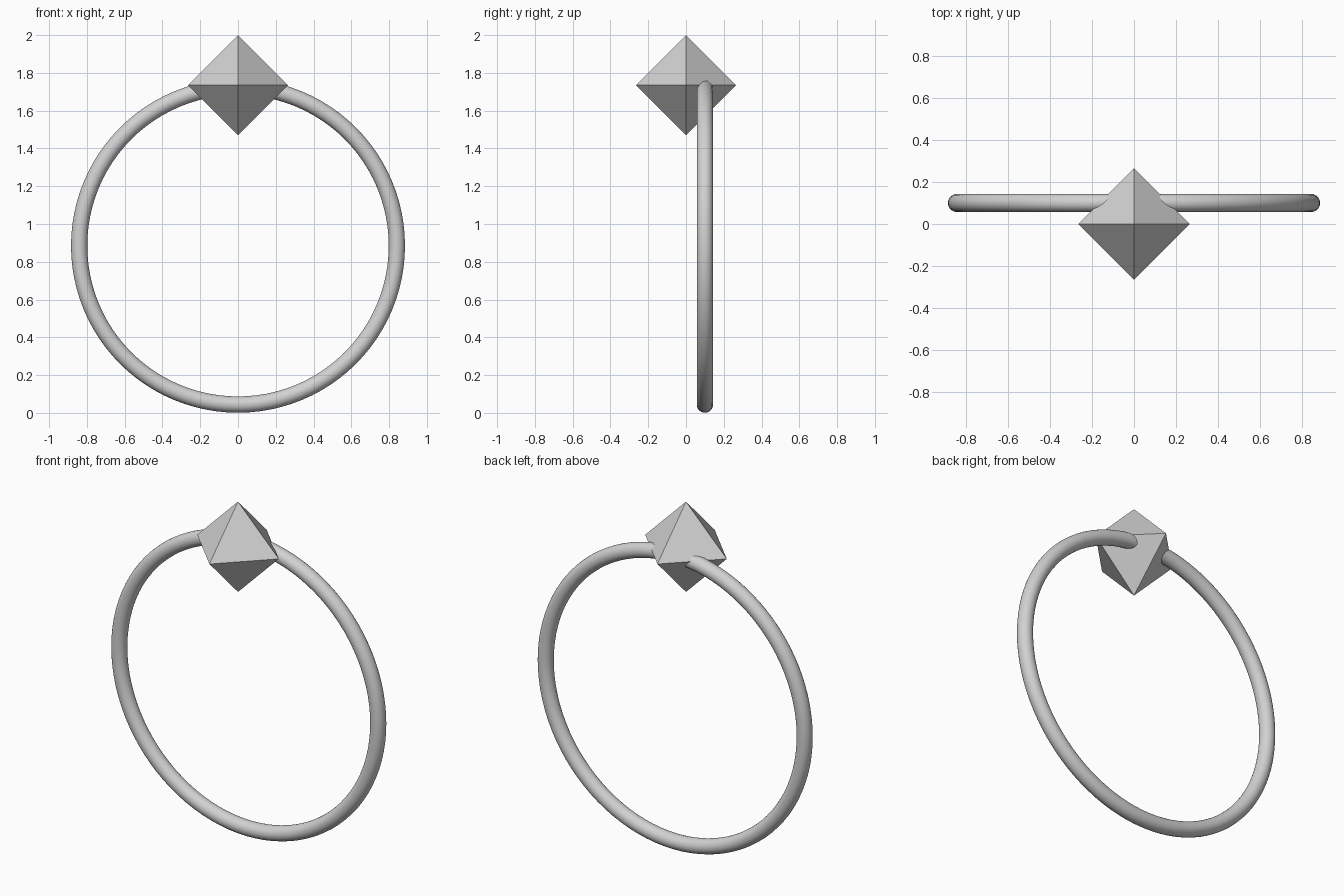
import bpy
import bmesh
from math import pi
from mathutils import Vector

cube = bpy.data.objects.get("Cube")
if cube:
    bpy.data.objects.remove(cube, do_unlink=True)

# Single light grey material
grey = bpy.data.materials.new("light_grey")
grey.use_nodes = True
colour = (0.64, 0.64, 0.64, 1)
grey.diffuse_color = colour
grey.node_tree.nodes["Principled BSDF"].inputs["Base Color"].default_value = colour

# Upright round band, set slightly behind the gem's centre
bpy.ops.mesh.primitive_torus_add(
    major_radius=0.841, minor_radius=0.043, major_segments=96, minor_segments=24,
    location=(0, 0.1, 0.885), rotation=(pi / 2, 0, 0))
band = bpy.context.object
band.name = "ring_band"
band.data.materials.append(grey)
bpy.ops.object.shade_smooth()

# Flat-faced octahedral gem: one corner along each axis
radius = 0.265
bm = bmesh.new()
for axis in range(3):
    for side in (-1, 1):
        corner = Vector()
        corner[axis] = side * radius
        bm.verts.new(corner)
bmesh.ops.convex_hull(bm, input=bm.verts)
bmesh.ops.recalc_face_normals(bm, faces=bm.faces)
mesh = bpy.data.meshes.new("gem")
bm.to_mesh(mesh)
bm.free()
mesh.materials.append(grey)
gem = bpy.data.objects.new("gem", mesh)
gem.location = (0, 0, 2 - radius)
bpy.context.collection.objects.link(gem)
